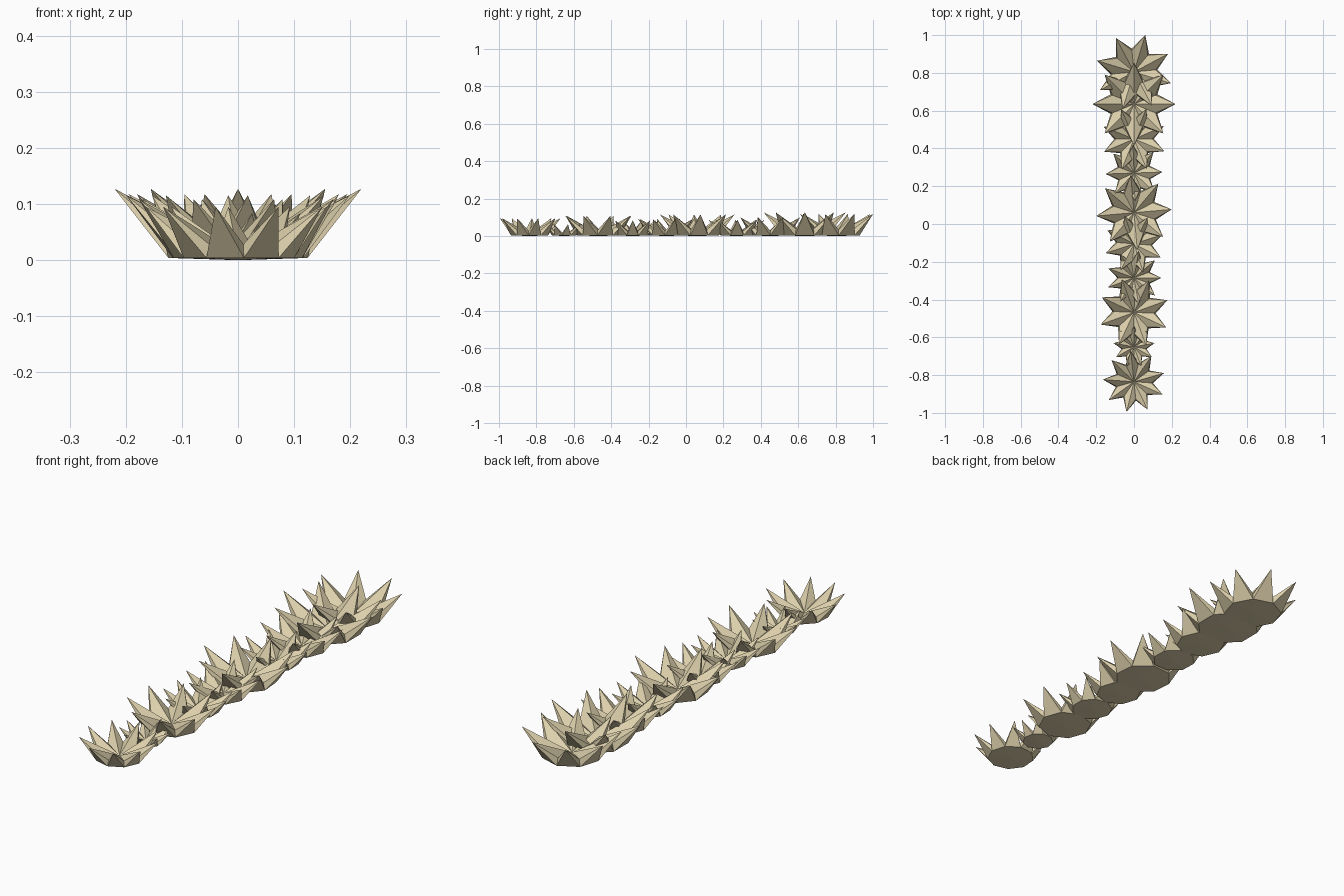
import bpy, math

if "Cube" in bpy.data.objects:
    bpy.data.objects.remove(bpy.data.objects["Cube"])

tan = bpy.data.materials.new("pale_straw")
tan.diffuse_color = (0.72, 0.63, 0.41, 1)
tan.use_nodes = True
tan.node_tree.nodes["Principled BSDF"].inputs["Base Color"].default_value = tan.diffuse_color


def ring(n, radius, z, start, cy):
    step = math.tau / n
    return [(radius * math.cos(start + i * step),
             cy + radius * math.sin(start + i * step), z) for i in range(n)]


def rosette(index, cy, R, n, degrees):
    """Spiky bowl: n pointed leaves rising from a flat polygon base."""
    a, half, H = math.radians(degrees), math.pi / n, 0.578 * R
    verts = (ring(n, 0.61 * R, 0.004, a - half, cy)      # base corners
             + ring(n, 0.56 * R, 0.30 * H, a - half, cy)  # notches between leaves
             + ring(n, R, H, a, cy)                       # leaf tips
             + [(0, cy, 0), (0, cy, 0.12 * H)])           # under centre, bowl centre
    under, bowl = 3 * n, 3 * n + 1
    faces = []
    for i in range(n):
        j = (i + 1) % n
        tip = 2 * n + i
        faces += [(i, j, tip), (j, n + j, tip), (n + i, i, tip),   # outside of leaf
                  (n + j, bowl, tip), (bowl, n + i, tip),          # inside of leaf
                  (under, j, i)]                                   # underside
    mesh = bpy.data.meshes.new(f"spiky_rosette_{index}")
    mesh.from_pydata(verts, [], faces)
    mesh.materials.append(tan)
    obj = bpy.data.objects.new(f"spiky_rosette_{index}", mesh)
    bpy.context.collection.objects.link(obj)


# Row of rosettes: centre y, tip radius, leaf count, turn of first leaf
row = [(-0.835, 0.165, 9, 16), (-0.65, 0.11, 9, 10), (-0.468, 0.188, 8, 20),
       (-0.285, 0.145, 9, 0), (-0.105, 0.158, 8, 18), (0.06, 0.20, 8, 5),
       (0.27, 0.15, 8, 2), (0.45, 0.172, 8, 23), (0.635, 0.22, 8, 0),
       (0.805, 0.204, 8, 28)]
for k, r in enumerate(row, 1):
    rosette(k, *r)
